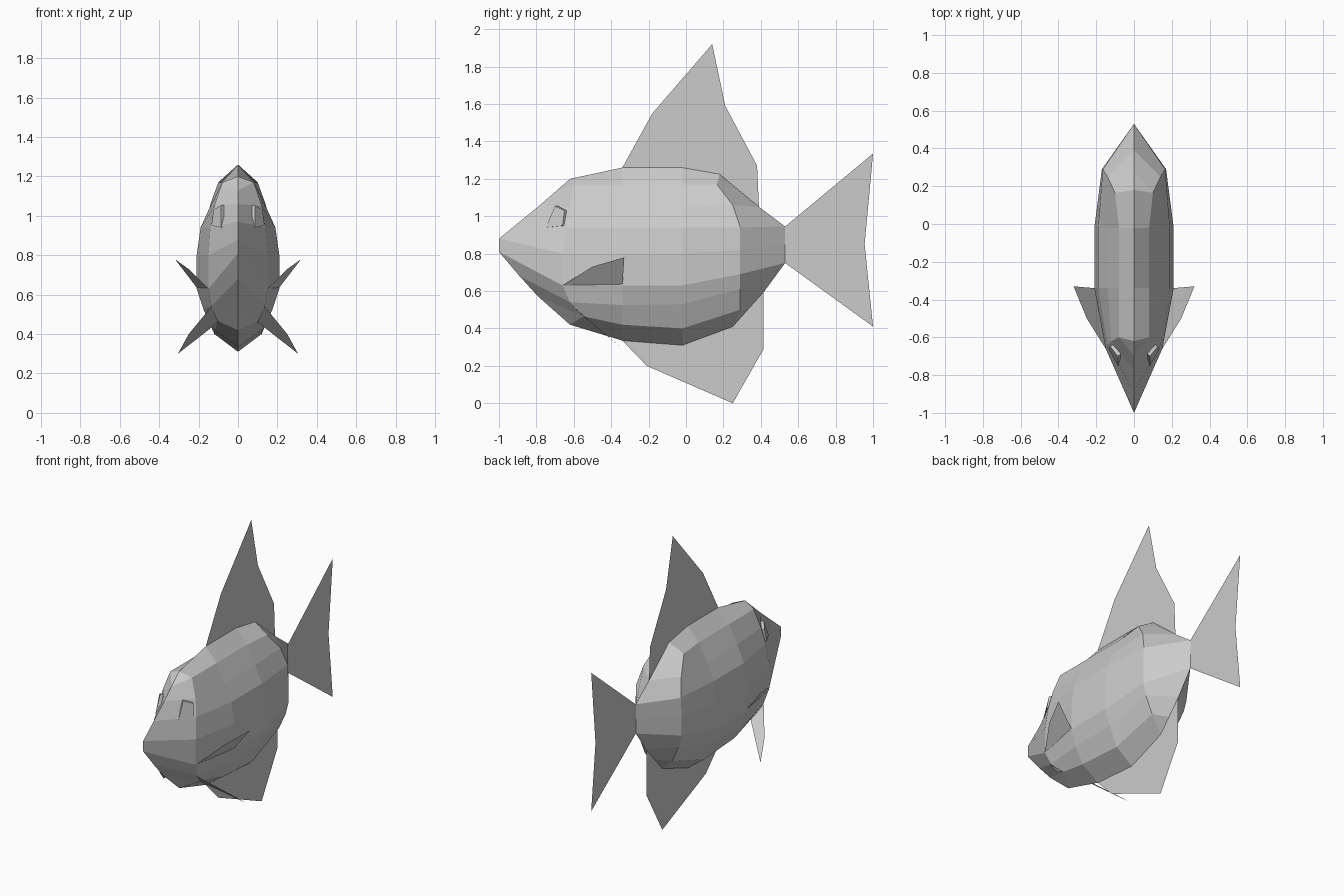
import bpy, bmesh
from mathutils import Matrix

if "Cube" in bpy.data.objects:
    bpy.data.objects.remove(bpy.data.objects["Cube"])


def make(name, bm, mirror=False):
    if mirror:
        bmesh.ops.mirror(bm, geom=bm.verts[:] + bm.edges[:] + bm.faces[:],
                         matrix=Matrix.Identity(4), merge_dist=0.0005, axis='X')
    bmesh.ops.remove_doubles(bm, verts=bm.verts[:], dist=0.0005)
    bmesh.ops.recalc_face_normals(bm, faces=bm.faces[:])
    me = bpy.data.meshes.new(name)
    bm.to_mesh(me)
    bm.free()
    ob = bpy.data.objects.new(name, me)
    bpy.context.collection.objects.link(ob)
    return ob


def sheet(name, pts, mirror=False):
    bm = bmesh.new()
    bm.faces.new([bm.verts.new(p) for p in pts])
    return make(name, bm, mirror)


def midline_fin(name, pts):
    return sheet(name, [(0, y, z) for y, z in pts])


# body: half rings from back ridge to belly, closing on the midline at nose and tail
nose = [(-.62, 1.2), (-.70, 1.13), (-.78, 1.06), (-.89, .97), (-1, .88),
        (-1, .81), (-.89, .68), (-.79, .57), (-.62, .42)]
head = [(0, -.62, 1.2), (.08, -.60, 1.17), (.12, -.62, 1.05), (.14, -.64, .94),
        (.15, -.66, .8), (.15, -.66, .63), (.135, -.62, .54), (.10, -.55, .465), (0, -.62, .42)]
mid_x = [0, .08, .14, .19, .21, .21, .175, .12, 0]
chest_z = [1.26, 1.17, 1.05, .94, .8, .63, .525, .42, .335]
belly_z = [1.26, 1.17, 1.05, .94, .8, .63, .53, .40, .31]
rear = [(0, .18, 1.225), (.10, .165, 1.17), (.14, .25, 1.06), (.165, .29, .94),
        (.17, .29, .82), (.17, .29, .69), (.15, .29, .61), (.10, .29, .5), (0, .25, .41)]
tail = [(.18, 1.225), (.28, 1.14), (.39, 1.05), (.53, .945), (.53, .85),
        (.53, .75), (.42, .6), (.33, .5), (.25, .41)]
rings = [[(0, y, z) for y, z in nose], head,
         [(x, -.34, z) for x, z in zip(mid_x, chest_z)],
         [(x, -.02, z) for x, z in zip(mid_x, belly_z)],
         rear, [(0, y, z) for y, z in tail]]
bm = bmesh.new()
rows = [[bm.verts.new(p) for p in r] for r in rings]
for a, b in zip(rows, rows[1:]):
    for i in range(8):
        bm.faces.new((a[i], a[i + 1], b[i + 1], b[i]))
bmesh.ops.remove_doubles(bm, verts=bm.verts[:], dist=0.0005)
make("body", bm, True)

# fins on the midline
midline_fin("dorsal_fin", [(-.34, 1.26), (-.18, 1.55), (.14, 1.92), (.21, 1.59),
                           (.38, 1.27), (.39, 1.05), (.18, 1.225), (-.02, 1.26)])
midline_fin("anal_fin", [(-.34, .335), (-.21, .2), (.25, 0), (.415, .29),
                         (.415, .6), (.25, .41), (-.02, .31)])
midline_fin("tail_fin", [(.53, .945), (1, 1.335), (.955, .85), (1, .41), (.53, .75)])

# paired fins
sheet("pectoral_fins", [(.15, -.66, .63), (.25, -.5, .73), (.32, -.33, .78), (.205, -.34, .63)], True)
sheet("pelvic_fins", [(.135, -.63, .54), (.25, -.47, .40), (.305, -.35, .30), (.10, -.54, .46)], True)

# eyes: thin raised plates sunk into the head
bm = bmesh.new()
outer = [(.085, -.75, .94), (.135, -.66, .95), (.125, -.65, 1.03), (.085, -.70, 1.055)]
o = [bm.verts.new(p) for p in outer]
n = [bm.verts.new((x - .04, y + .04, z)) for x, y, z in outer]
bm.faces.new(o)
bm.faces.new(n[::-1])
for i in range(4):
    j = (i + 1) % 4
    bm.faces.new((o[j], o[i], n[i], n[j]))
make("eyes", bm, True)
